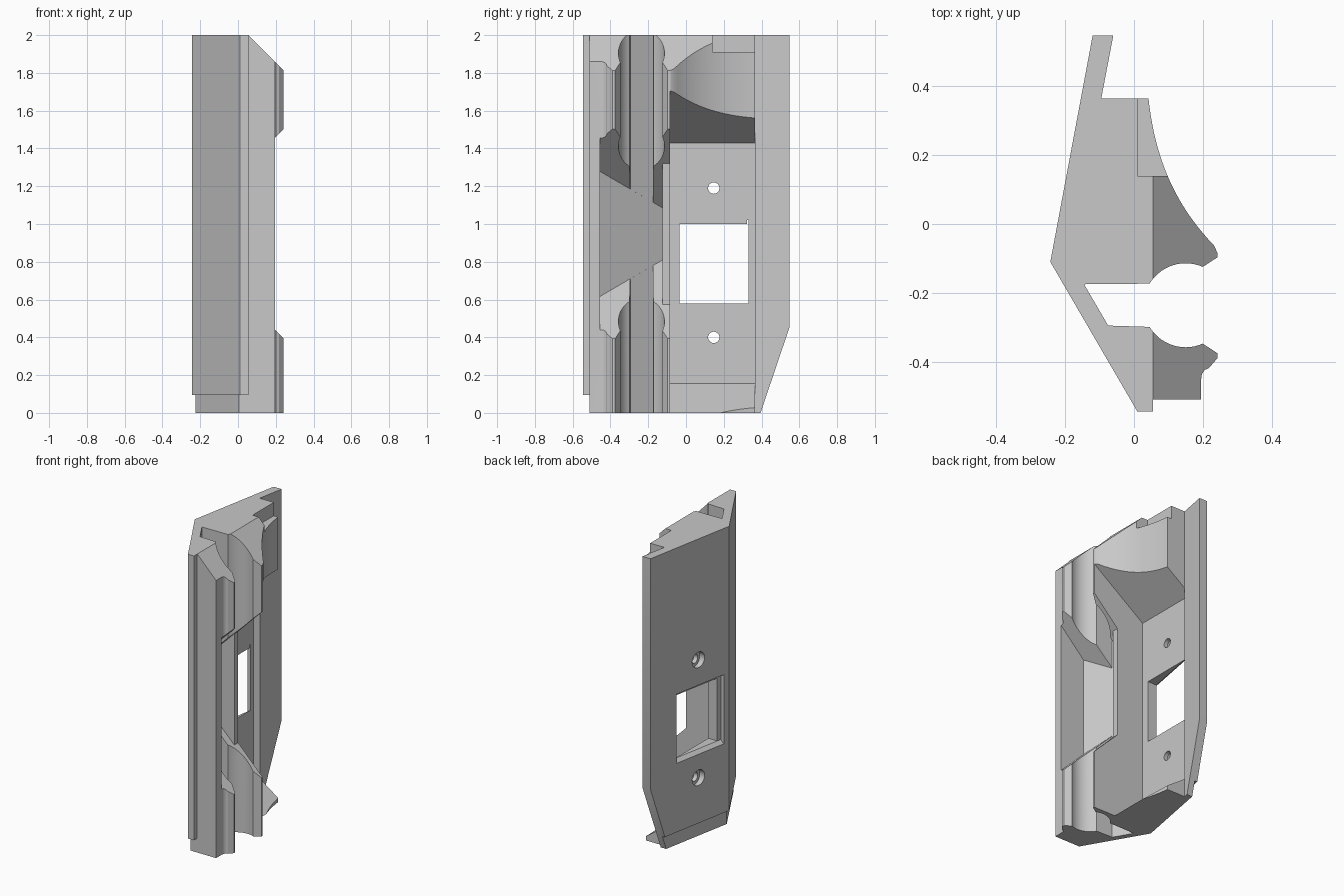
import bpy
import bmesh
from math import cos, sin, radians
from mathutils import Vector

if "Cube" in bpy.data.objects:
    bpy.data.objects.remove(bpy.data.objects["Cube"], do_unlink=True)

grey = bpy.data.materials.new("light_grey")
grey.use_nodes = True
grey.diffuse_color = (0.58, 0.58, 0.58, 1)
grey.node_tree.nodes["Principled BSDF"].inputs["Base Color"].default_value = (0.58, 0.58, 0.58, 1)


def loft(name, ring_a, ring_b):
    """Solid between two matching rings of 3D points."""
    bm = bmesh.new()
    a = [bm.verts.new(p) for p in ring_a]
    b = [bm.verts.new(p) for p in ring_b]
    bm.faces.new(a)
    bm.faces.new(b)
    for i in range(len(a)):
        j = (i + 1) % len(a)
        bm.faces.new((a[i], a[j], b[j], b[i]))
    bmesh.ops.recalc_face_normals(bm, faces=bm.faces)
    mesh = bpy.data.meshes.new(name)
    bm.to_mesh(mesh)
    bm.free()
    mesh.materials.append(grey)
    obj = bpy.data.objects.new(name, mesh)
    bpy.context.collection.objects.link(obj)
    return obj


def prism(name, points, axis, lo, hi):
    """Extrude a flat outline along one axis (outline in the other two, in order)."""
    def ring(t):
        return [Vector(p[:axis] + (t,) + p[axis:]) for p in points]
    return loft(name, ring(lo), ring(hi))


def box(name, lo, hi):
    outline = [(lo[0], lo[1]), (hi[0], lo[1]), (hi[0], hi[1]), (lo[0], hi[1])]
    return prism(name, outline, 2, lo[2], hi[2])


def disc(y, z, r, n=32):
    return [(y + r * cos(radians(i * 360 / n)), z + r * sin(radians(i * 360 / n))) for i in range(n)]


def arc(start, end, n=14):
    """Part of the round groove wall."""
    angles = [radians(start + (end - start) * i / n) for i in range(n + 1)]
    return [(0.15 + 0.122 * cos(a), -0.236 + 0.122 * sin(a)) for a in angles]


def hollow(n=20):
    """Concave flank as a Bezier curve."""
    a, b, c, d = (Vector(p) for p in ((0.042, 0.365), (0.062, 0.18), (0.125, 0.05), (0.232, -0.062)))
    pts = []
    for i in range(n + 1):
        t = i / n
        p = a * (1-t)**3 + b * 3*t*(1-t)**2 + c * 3*t*t*(1-t) + d * t**3
        pts.append((p.x, p.y))
    return pts


# Main body outline seen from above
outline = [(-0.12, 0.548), (-0.06, 0.548), (-0.095, 0.365)]
outline += hollow() + [(0.242, -0.083), (0.242, -0.097)]
outline += arc(66, 149) + [(-0.145, -0.175), (-0.075, -0.295)] + arc(-149, -66)
outline += [(0.242, -0.375), (0.242, -0.39), (0.218, -0.418), (0.205, -0.424), (0.197, -0.436),
            (0.195, -0.45), (0.195, -0.51), (0.055, -0.51), (0.055, -0.545), (0.01, -0.545),
            (-0.243, -0.11)]
body = prism("body", outline, 2, 0, 2)

cutters = []

# Sloped top edge and top corner notch
cutters.append(prism("top_chamfer", [(0.055, 2), (0.5, 1.555), (0.5, 2.2), (-0.145, 2.2)], 1, -1, 1))
cutters.append(box("top_notch", (0.01, 0.14, 1.91), (0.3, 0.4, 2.2)))


# Middle gap across the groove, with a floor parallel to the front wall
def gap_ring(y, floor=None):
    f = -0.145 - (y + 0.175) * 0.583 if floor is None else floor
    return [(f, y, 1.26 + f), (f, y, 0.635 - f), (0.4, y, 0.235), (0.4, y, 1.66)]


cutters.append(loft("groove_gap", gap_ring(-0.455), gap_ring(-0.125)))
cutters.append(loft("rib_gap", gap_ring(-0.13, 0.06), gap_ring(-0.08, 0.06)))

# Large pocket with sloped roof and floor
cutters.append(prism("panel_pocket", [(-0.14, 1.43), (-0.14, 0.155), (0.36, -0.195), (0.36, 1.79)],
                     1, -0.085, 0.366))

# Stepped-in foot and slanted lower corner
cutters.append(prism("foot_step", [(-0.053, 0.8), (-0.225, -0.11), (0.006, -0.51), (0.5, -0.51),
                                   (0.5, -0.8), (-0.5, -0.8), (-0.5, 0.8)], 2, -0.2, 0.095))
cutters.append(prism("corner_slant", [(0.361, -0.1), (0.584, 0.56), (0.8, 0.56), (0.8, -0.1)], 0, -1, 1))

# Window with a wider recess on the outside
cutters.append(box("window", (-0.5, -0.035, 0.58), (0, 0.33, 1.0)))


def recess_ring(y):
    outer = -0.243 + (y + 0.11) * 0.187
    return [(outer + 0.022, y, 0.58), (outer - 0.03, y, 0.525), (outer - 0.03, y, 1.02),
            (outer + 0.022, y, 1.02)]


cutters.append(loft("window_recess", recess_ring(-0.065), recess_ring(0.33)))

# Screw holes with counterbores
for z in (0.4, 1.19):
    cutters.append(prism("screw_hole", disc(0.147, z, 0.03), 0, -0.4, 0))
    cutters.append(prism("counterbore", disc(0.147, z, 0.052), 0, -0.4, -0.168))

# Carve the body
bpy.context.view_layer.objects.active = body
for cutter in cutters:
    cutter.hide_render = True
    mod = body.modifiers.new(cutter.name, "BOOLEAN")
    mod.operation = "DIFFERENCE"
    mod.solver = "EXACT"
    mod.object = cutter
    bpy.ops.object.modifier_apply(modifier=mod.name)
    bpy.data.objects.remove(cutter, do_unlink=True)

bpy.ops.object.select_all(action="DESELECT")
body.select_set(True)
bpy.ops.object.shade_smooth_by_angle(angle=radians(20))
